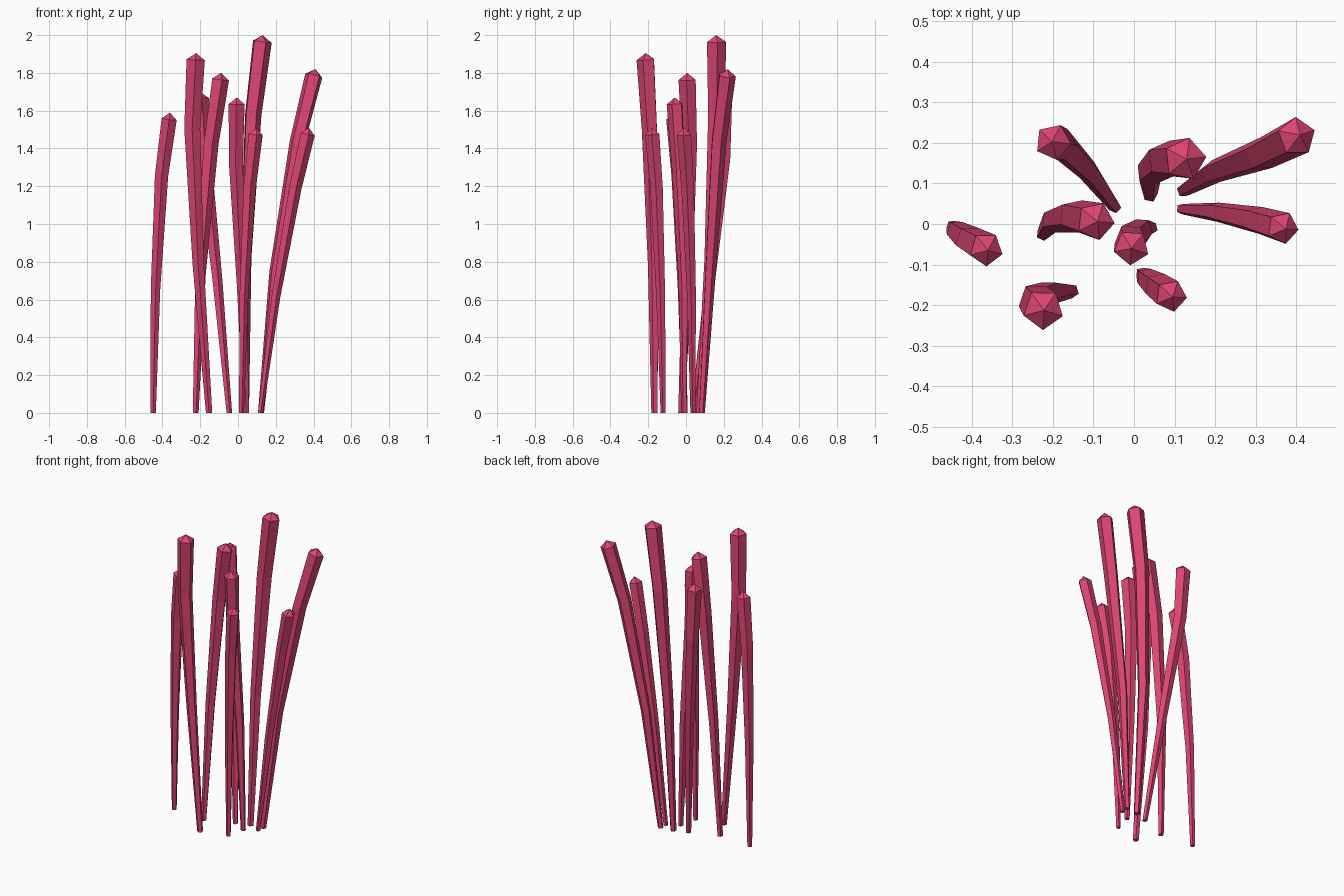
import bpy, bmesh, math
from mathutils import Vector

if "Cube" in bpy.data.objects:
    bpy.data.objects.remove(bpy.data.objects["Cube"])

SIDES = 5
CAP = 0.035          # height of the pointed cap
LEVELS = (0.0, 0.41, 0.79)   # ring heights as fractions of the stalk height

pink = bpy.data.materials.new("raspberry_pink")
pink.diffuse_color = (0.72, 0.06, 0.17, 1)
pink.use_nodes = True
pink.node_tree.nodes["Principled BSDF"].inputs["Base Color"].default_value = pink.diffuse_color

# height, cross-section turn in degrees, then x/y of base, middle, upper bend, tip
STALKS = [
    (1.82, 92, (0.122, 0.083), (0.195, 0.128), (0.315, 0.172), (0.41, 0.22)),
    (1.51, 65, (0.118, 0.037), (0.200, 0.030), (0.302, 0.010), (0.375, -0.012)),
    (2.00, 78, (0.040, 0.072), (0.038, 0.128), (0.078, 0.160), (0.13, 0.16)),
    (1.70, 66, (-0.047, 0.042), (-0.110, 0.128), (-0.180, 0.198), (-0.202, 0.203)),
    (1.80, 66, (-0.225, -0.025), (-0.200, 0.008), (-0.145, 0.020), (-0.09, 0.006)),
    (1.59, 55, (-0.449, -0.005), (-0.437, -0.017), (-0.405, -0.040), (-0.36, -0.065)),
    (1.905, 53, (-0.153, -0.166), (-0.210, -0.170), (-0.242, -0.190), (-0.222, -0.213)),
    (1.67, 50, (0.044, -0.010), (0.020, -0.012), (-0.010, -0.038), (-0.006, -0.06)),
    (1.51, 65, (0.018, -0.121), (0.030, -0.133), (0.060, -0.155), (0.095, -0.180)),
]


def build_stalk(name, height, turn, *path):
    # Centre line: three bends, then the last ring just below the tip
    pts = [Vector((x, y, height * t)) for (x, y), t in zip(path, LEVELS)]
    tip = Vector((*path[3], height))
    pts.append(tip - (tip - pts[-1]).normalized() * CAP)

    bm = bmesh.new()
    rings = []
    for i, p in enumerate(pts):
        t = p.z / height
        radius = height * (0.0092 + 0.0178 * t)
        if i == 0:
            axis = Vector((0, 0, 1))
        elif i == len(pts) - 1:
            axis = (p - pts[i - 1]).normalized()
        else:
            axis = (pts[i + 1] - pts[i - 1]).normalized()
        tilt = Vector((0, 0, 1)).rotation_difference(axis)
        ring = []
        for k in range(SIDES):
            a = math.radians(turn) + math.tau * k / SIDES
            ring.append(bm.verts.new(p + tilt @ Vector((radius * math.cos(a), radius * math.sin(a), 0))))
        rings.append(ring)

    # Side walls, flat foot and pointed cap
    for lo, hi in zip(rings, rings[1:]):
        for k in range(SIDES):
            n = (k + 1) % SIDES
            bm.faces.new((lo[k], lo[n], hi[n], hi[k]))
    bm.faces.new(rings[0][::-1])
    top = bm.verts.new(tip)
    for k in range(SIDES):
        bm.faces.new((rings[-1][k], rings[-1][(k + 1) % SIDES], top))

    mesh = bpy.data.meshes.new(name)
    bm.to_mesh(mesh)
    bm.free()
    mesh.materials.append(pink)
    bpy.context.collection.objects.link(bpy.data.objects.new(name, mesh))


for i, stalk in enumerate(STALKS, 1):
    build_stalk(f"stalk_{i}", *stalk)
